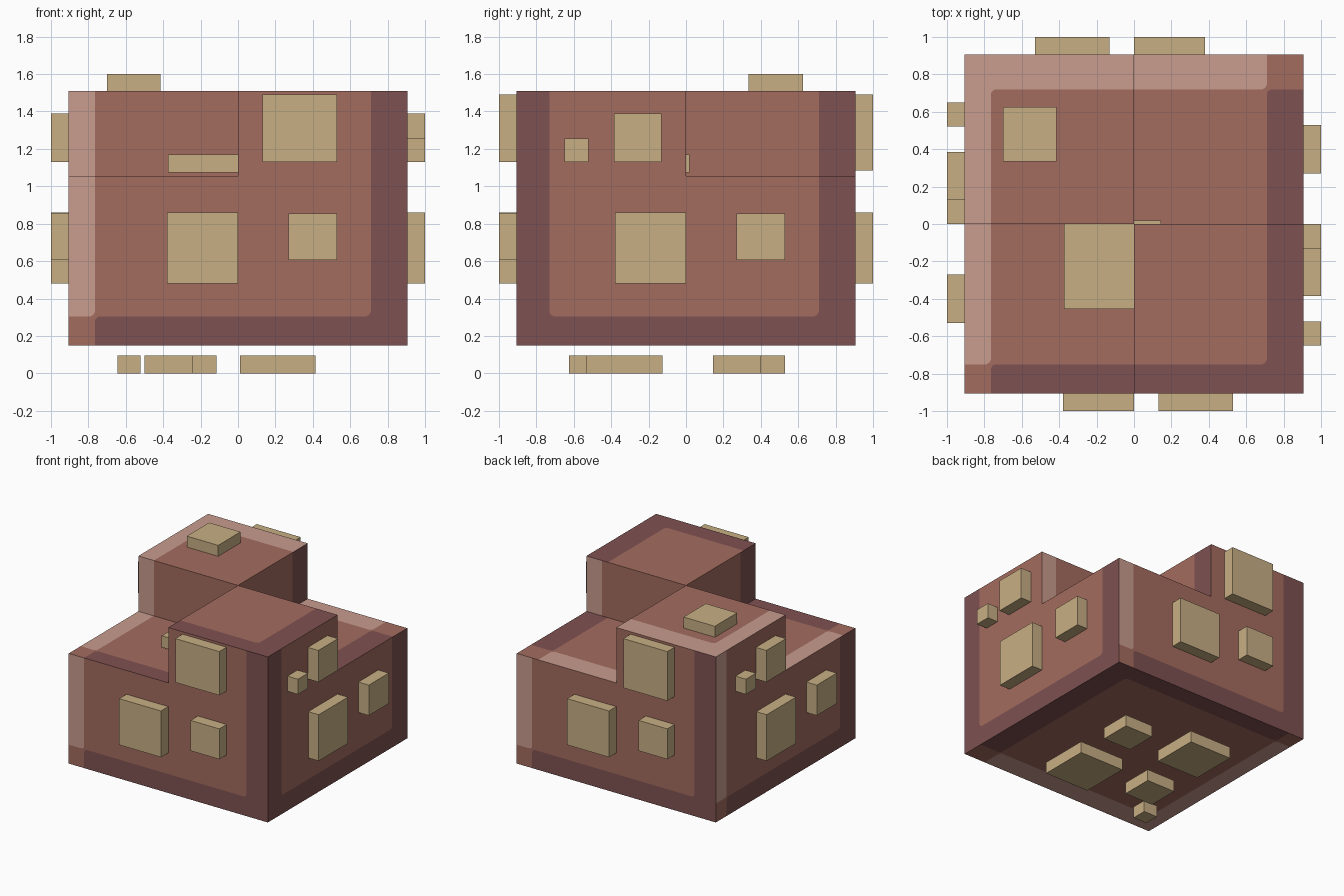
import bpy, bmesh, math
from mathutils import Vector

if "Cube" in bpy.data.objects:
    bpy.data.objects.remove(bpy.data.objects["Cube"])


def material(name, hex_code):
    lin = []
    for i in (0, 2, 4):
        c = int(hex_code[i:i + 2], 16) / 255
        lin.append(c / 12.92 if c <= 0.04045 else ((c + 0.055) / 1.055) ** 2.4)
    m = bpy.data.materials.new(name)
    m.diffuse_color = (*lin, 1)
    m.use_nodes = True
    m.node_tree.nodes["Principled BSDF"].inputs["Base Color"].default_value = m.diffuse_color
    return m


BASE, LIGHT, DARK = 0, 1, 2
body_mats = [material("brick red", "A46C5F"), material("pale pink", "C99C8F"),
             material("dark plum", "7F5152")]
tan = material("sandy tan", "C8AF84")

X, Y, Z = Vector((1, 0, 0)), Vector((0, 1, 0)), Vector((0, 0, 1))
W, R = 0.905, 0.03
ZS = [0.15, 1.055, 1.51]
XS = [-W, 0, W]

# Painted border of each side: (axis, position, outward sign, colour)
SHADED = [(0, -0.765, -1, LIGHT), (0, 0.71, 1, DARK), (1, 0.305, -1, DARK)]
PLAIN = [(0, -0.73, -1, DARK), (0, 0.71, 1, DARK), (1, 0.305, -1, DARK)]
FLAT = [(0, -0.765, -1, LIGHT), (0, 0.71, 1, DARK),
        (1, -0.75, -1, DARK), (1, 0.72, 1, LIGHT)]
SIDES = [(X, Z, SHADED), (-X, Z, SHADED), (-Y, Z, SHADED), (Y, Z, PLAIN),
         (X, Y, FLAT), (X, -Y, FLAT)]


def filled(i, j, k):
    """Full lower storey, two diagonal towers on the upper storey."""
    if not (0 <= i < 2 and 0 <= j < 2 and 0 <= k < 2):
        return False
    return k == 0 or i != j


def build_side(bm, u, v, borders):
    n = u.cross(v)
    sbm = bmesh.new()
    # outer walls of the block, one quad for each exposed cell side
    for i in range(2):
        for j in range(2):
            for k in range(2):
                nb = (i + round(n.x), j + round(n.y), k + round(n.z))
                if not filled(i, j, k) or filled(*nb):
                    continue
                lo = Vector((XS[i], XS[j], ZS[k]))
                hi = Vector((XS[i + 1], XS[j + 1], ZS[k + 1]))
                c, h = (lo + hi) / 2, (hi - lo) / 2
                def ext(d):
                    return d * abs(h.dot(d))
                sbm.faces.new([sbm.verts.new(c + ext(n) + a * ext(u) + b * ext(v))
                               for a, b in ((-1, -1), (1, -1), (1, 1), (-1, 1))])

    def cut(faces, point, normal):
        geom = set(faces)
        for f in faces:
            geom.update(f.edges)
            geom.update(f.verts)
        bmesh.ops.bisect_plane(sbm, geom=list(geom), dist=1e-5,
                               plane_co=point, plane_no=normal)

    def uv(f):
        c = f.calc_center_median()
        return c.dot(u), c.dot(v)

    for axis, pos, _, _ in borders:
        d = (u, v)[axis]
        cut(sbm.faces[:], d * pos, d)

    # rounded border corners: same colours round the panel, others round the strips
    rounds = []
    for _, pu, su, cu in [b for b in borders if b[0] == 0]:
        for _, pv, sv, cv in [b for b in borders if b[0] == 1]:
            quads = [(-su, -sv, cu)] if cu == cv else [(su, -sv, BASE), (-su, sv, BASE)]
            rounds += [(pu, pv, a, b, col) for a, b, col in quads]
    for pu, pv, a, b, _ in rounds:
        for deg in (22.5, 45, 67.5):
            t = math.radians(deg)
            d = -u * a * math.cos(t) - v * b * math.sin(t)
            centre = u * (pu + a * R) + v * (pv + b * R)
            faces = [f for f in sbm.faces
                     if (uv(f)[0] - pu) * a > 0 and (uv(f)[1] - pv) * b > 0]
            cut(faces, centre + d * R, d)

    # colour by position
    for f in sbm.faces:
        p = uv(f)
        hits = {col for ax, pos, s, col in borders if (p[ax] - pos) * s > 0}
        f.material_index = hits.pop() if len(hits) == 1 else BASE
        for pu, pv, a, b, col in rounds:
            du, dv = (p[0] - pu) * a, (p[1] - pv) * b
            if 0 < du < R and 0 < dv < R and math.hypot(du - R, dv - R) > R:
                f.material_index = col
    tmp = bpy.data.meshes.new("side")
    sbm.to_mesh(tmp)
    sbm.free()
    bm.from_mesh(tmp)
    bpy.data.meshes.remove(tmp)


def finish(bm, name, mats):
    me = bpy.data.meshes.new(name)
    bm.to_mesh(me)
    bm.free()
    for m in mats:
        me.materials.append(m)
    bpy.context.collection.objects.link(bpy.data.objects.new(name, me))


# Main stepped block
bm = bmesh.new()
for side in SIDES:
    build_side(bm, *side)
bmesh.ops.remove_doubles(bm, verts=bm.verts[:], dist=1e-5)
finish(bm, "stepped_block", body_mats)


def plate(name, x0, x1, y0, y1, z0, z1):
    bm = bmesh.new()
    bmesh.ops.create_cube(bm, size=1)
    for w in bm.verts:
        w.co = ((x0, x1)[w.co.x > 0], (y0, y1)[w.co.y > 0], (z0, z1)[w.co.z > 0])
    finish(bm, name, [tan])


# Wall plates: each one repeats on the opposite wall, turned half round
for i, (a, b, z0, z1, zb) in enumerate([(0.13, 0.53, 1.13, 1.49, 1.085),
                                        (-0.38, 0, 0.48, 0.86, 0.48),
                                        (0.27, 0.53, 0.605, 0.855, 0.605)]):
    plate(f"front_plate_{i}", a, b, -1, -W, z0, z1)
    plate(f"back_plate_{i}", -b, -a, W, 1, zb, z1)
for i, (a, b, z0, z1) in enumerate([(-0.65, -0.52, 1.13, 1.255), (-0.385, -0.13, 1.13, 1.39),
                                    (-0.38, 0, 0.48, 0.86), (0.27, 0.53, 0.605, 0.855)]):
    plate(f"right_plate_{i}", W, 1, a, b, z0, z1)
    plate(f"left_plate_{i}", -1, -W, -b, -a, z0, z1)

# Top plates
plate("tower_top_plate", -0.70, -0.415, 0.335, 0.625, 1.51, 1.6)
plate("step_top_plate", -0.375, 0.145, -0.455, 0.02, 1.075, 1.17)

# Loose plates beneath the block
for i, (x0, x1, y0, y1) in enumerate([(0.16, 0.415, 0.145, 0.40), (0.01, 0.415, -0.535, -0.125),
                                      (-0.50, -0.115, 0.145, 0.53), (-0.50, -0.24, -0.385, -0.125),
                                      (-0.645, -0.52, -0.625, -0.50)]):
    plate(f"bottom_plate_{i}", x0, x1, y0, y1, 0, 0.095)
